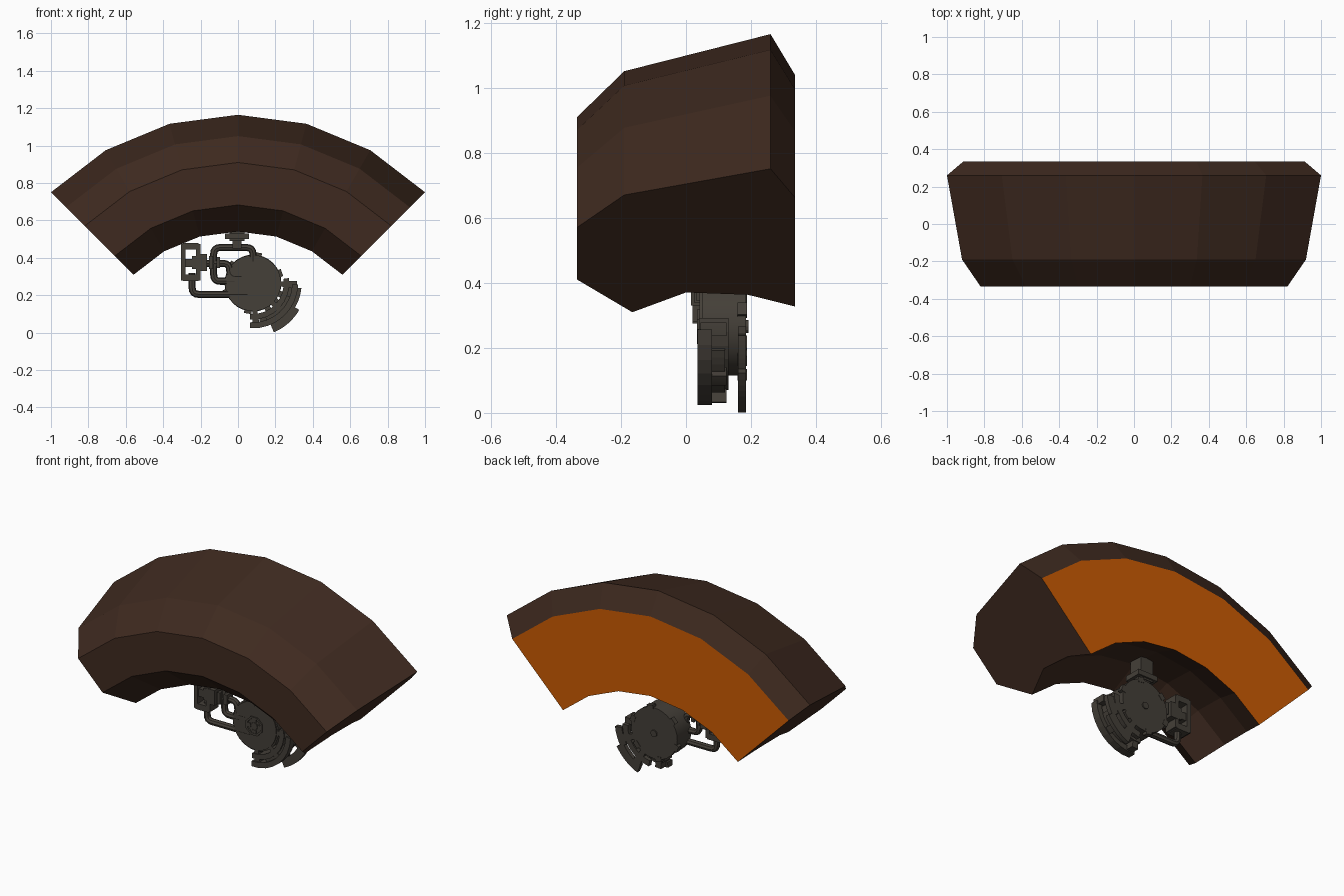
import bpy, bmesh, math
from mathutils import Vector

cube = bpy.data.objects.get("Cube")
if cube:
    bpy.data.objects.remove(cube, do_unlink=True)


def material(name, rgb):
    m = bpy.data.materials.new(name)
    m.use_nodes = True
    m.diffuse_color = (*rgb, 1)
    node = next(n for n in m.node_tree.nodes if n.type == 'BSDF_PRINCIPLED')
    node.inputs["Base Color"].default_value = (*rgb, 1)
    return m


BROWN = material("dark brown", (0.049, 0.023, 0.014))
ORANGE = material("burnt orange", (0.6, 0.105, 0.001))
GREY = material("warm grey metal", (0.058, 0.05, 0.04))


def finish(ob, name, smooth=False):
    ob.name = name
    ob.data.materials.append(GREY)
    if smooth:
        bpy.ops.object.select_all(action='DESELECT')
        ob.select_set(True)
        bpy.context.view_layer.objects.active = ob
        bpy.ops.object.shade_smooth_by_angle(angle=math.radians(40))
    return ob


def sweep(name, profile, centre, start, end, steps, mat):
    """Sweep a (y, radius) profile around a y-axis centre; angles from +x."""
    bm = bmesh.new()
    rings = []
    for i in range(steps + 1):
        a = math.radians(start + (end - start) * i / steps)
        rings.append([bm.verts.new((centre[0] + r * math.cos(a), y,
                                    centre[1] + r * math.sin(a))) for y, r in profile])
    n = len(profile)
    for a, b in zip(rings, rings[1:]):
        for j in range(n):
            k = (j + 1) % n
            bm.faces.new((a[j], a[k], b[k], b[j]))
    bm.faces.new(rings[0])
    bm.faces.new(rings[-1])
    bmesh.ops.recalc_face_normals(bm, faces=bm.faces)
    me = bpy.data.meshes.new(name)
    bm.to_mesh(me)
    bm.free()
    me.materials.append(mat)
    ob = bpy.data.objects.new(name, me)
    bpy.context.collection.objects.link(ob)
    return ob


def disc(name, x, z, y0, y1, r, sides=32):
    bpy.ops.mesh.primitive_cylinder_add(vertices=sides, radius=r, depth=y1 - y0,
                                        location=(x, (y0 + y1) / 2, z),
                                        rotation=(math.pi / 2, 0, 0))
    return finish(bpy.context.object, name, sides > 12)


def box(name, x, y, z, tilt=0):
    """Box from (min, max) ranges, optionally tilted about y."""
    lo, hi = Vector((x[0], y[0], z[0])), Vector((x[1], y[1], z[1]))
    bpy.ops.mesh.primitive_cube_add(size=1, location=(lo + hi) / 2, rotation=(0, tilt, 0))
    ob = bpy.context.object
    ob.scale = hi - lo
    return finish(ob, name)


def tube(name, points, y=0.06, r=0.019, bend=0.035):
    """Round pipe through (x, z) points with rounded corners."""
    pts = [Vector((x, y, z)) for x, z in points]
    path = [pts[0]]
    for a, b, c in zip(pts, pts[1:], pts[2:]):
        p, q = b + (a - b).normalized() * bend, b + (c - b).normalized() * bend
        path += [p * (1 - t) ** 2 + b * 2 * t * (1 - t) + q * t * t
                 for t in (0, 0.25, 0.5, 0.75, 1)]
    path.append(pts[-1])
    cu = bpy.data.curves.new(name, 'CURVE')
    cu.dimensions = '3D'
    cu.bevel_depth = r
    cu.bevel_resolution = 2
    cu.use_fill_caps = True
    sp = cu.splines.new('POLY')
    sp.points.add(len(path) - 1)
    for s, p in zip(sp.points, path):
        s.co = (*p, 1)
    ob = bpy.data.objects.new(name, cu)
    bpy.context.collection.objects.link(ob)
    bpy.ops.object.select_all(action='DESELECT')
    ob.select_set(True)
    bpy.context.view_layer.objects.active = ob
    bpy.ops.object.convert(target='MESH')
    return finish(bpy.context.object, name, True)


# Curved hull segment with an orange rear face
hull_profile = [(-0.335, 1.159), (-0.19, 1.3), (0.26, 1.414), (0.335, 1.289),
                (0.335, 0.815), (0.19, 0.866), (0.0, 0.876), (-0.165, 0.79),
                (-0.335, 0.932)]
hull = sweep("curved_hull", hull_profile, (0, -0.249), 45, 135, 6, BROWN)
hull.data.materials.append(ORANGE)
for f in hull.data.polygons:
    f.material_index = 1 if f.normal.y > 0.99 else 0

# Round drum with rear flange
CX, CZ = 0.08, 0.265
disc("drum_front", CX, CZ, 0.042, 0.06, 0.142)
disc("drum_body", CX, CZ, 0.05, 0.165, 0.15)
disc("drum_rear_flange", CX, CZ, 0.16, 0.185, 0.152)
disc("rear_pin", CX, CZ, 0.18, 0.192, 0.02, 12)

# Recessed octagonal hub with four spokes
sweep("hub_ring", [(0.034, 0.045), (0.034, 0.058), (0.05, 0.058), (0.05, 0.045)],
      (CX, CZ), 22.5, 382.5, 8, GREY)
disc("hub_cap", CX, CZ, 0.036, 0.05, 0.022, 8)
for dx, dz in ((1, 0), (-1, 0), (0, 1), (0, -1)):
    x, z = CX + 0.035 * dx, CZ + 0.035 * dz
    box("hub_spoke", (x - 0.012, x + 0.012), (0.036, 0.05), (z - 0.012, z + 0.012))

# Lugs on the rear flange
for i in range(6):
    a = math.radians(20 + 60 * i)
    x, z = CX + 0.15 * math.cos(a), CZ + 0.15 * math.sin(a)
    box("flange_lug", (x - 0.015, x + 0.015), (0.158, 0.187), (z - 0.02, z + 0.02), -a)


def plate(name, r0, r1, y0, y1, start, end):
    sweep(name, [(y0, r0), (y0, r1), (y1, r1), (y1, r0)], (CX, CZ), start, end, 8, GREY)


# Curved guards around the lower side of the drum
plate("front_inner_guard", 0.165, 0.195, 0.04, 0.13, -95, 8)
plate("front_outer_guard", 0.21, 0.242, 0.035, 0.08, -94, -2)
plate("front_guard_web", 0.19, 0.215, 0.05, 0.12, -70, -20)
plate("rear_outer_guard", 0.235, 0.286, 0.16, 0.185, -67, -30)
plate("rear_upper_guard", 0.215, 0.26, 0.16, 0.185, -32, -6)
plate("rear_inner_guard", 0.175, 0.21, 0.16, 0.185, -80, 0)
for a in (-86, -45, -2):
    plate("guard_rib", 0.14, 0.235, 0.045, 0.125, a - 5, a + 5)
for a in (-60, -22):
    plate("rear_guard_rib", 0.14, 0.25, 0.16, 0.185, a - 6, a + 6)

# Top mount hanging under the hull
box("mount_block", (-0.045, 0.035), (0.015, 0.1), (0.49, 0.63))
box("mount_flange", (-0.07, 0.06), (0.005, 0.11), (0.5, 0.53))
box("mount_foot", (-0.03, 0.02), (0.025, 0.095), (0.45, 0.5))

# Pipework
tube("upper_pipe", [(0.08, 0.38), (0.08, 0.455), (-0.13, 0.455), (-0.13, 0.275),
                    (-0.02, 0.275)])
tube("middle_pipe", [(-0.22, 0.37), (-0.045, 0.37), (-0.045, 0.3), (0.02, 0.3)])
tube("lower_pipe", [(-0.245, 0.32), (-0.245, 0.205), (0.05, 0.205)])

# Valve on the middle pipe
for x0, x1, h in ((-0.245, -0.215, 0.035), (-0.21, -0.165, 0.045), (-0.155, -0.135, 0.035),
                  (-0.115, -0.095, 0.03)):
    box("valve_ring", (x0, x1), (0.06 - h, 0.06 + h), (0.375 - h, 0.375 + h))

# Side bracket frame
for x0, x1 in ((-0.305, -0.28), (-0.225, -0.2)):
    box("bracket_upright", (x0, x1), (0.02, 0.1), (0.28, 0.475))
for z0, z1 in ((0.275, 0.31), (0.445, 0.48)):
    box("bracket_rail", (-0.295, -0.21), (0.02, 0.1), (z0, z1))
box("bracket_clamp", (-0.285, -0.22), (0.03, 0.09), (0.35, 0.395))
